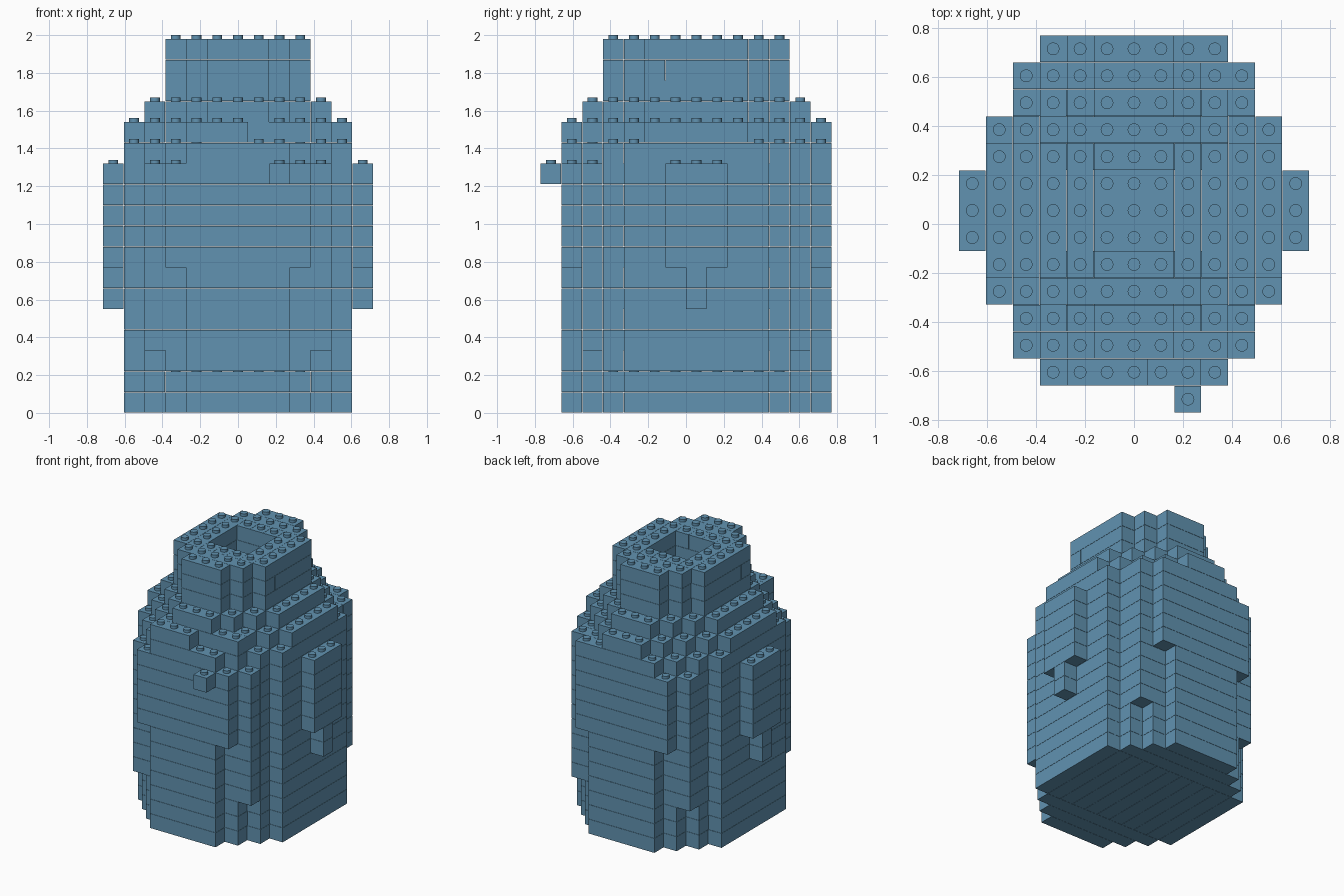
import bpy, bmesh, math
from mathutils import Matrix, Vector

PITCH = 0.11          # brick cell size and course height
GAP = 0.0008          # hairline joint around each brick
STUD_R, STUD_H = 0.026, 0.02
Y_MID = 0.055         # the body sits back to leave room for the front nub
COURSES = 18

cube = bpy.data.objects.get("Cube")
if cube:
    bpy.data.objects.remove(cube, do_unlink=True)

blue = bpy.data.materials.new("dusty_blue")
blue.use_nodes = True
colour = (0.12, 0.29, 0.44, 1)
blue.diffuse_color = colour
bsdf = next(n for n in blue.node_tree.nodes if n.type == 'BSDF_PRINCIPLED')
bsdf.inputs["Base Color"].default_value = colour
bsdf.inputs["Roughness"].default_value = 0.5


def stepped_oval(width, total, depth):
    """Cells of a block with diagonal stepped corners."""
    return {(i, j) for j in range(-depth, depth + 1)
            for i in range(-width, width + 1)
            if abs(i) + abs(j) <= total}


def mirrored(i, j):
    return {(a, b) for a in (i, -i) for b in (j, -j)}


def course_cells(k):
    """Filled cells of one course, counted from the bottom."""
    if k >= 15:                                   # neck
        cells = stepped_oval(3, 5, 4)
    elif k == 14:                                 # shoulders
        cells = stepped_oval(4, 6, 5)
    elif k == 13:
        cells = stepped_oval(5, 7, 6) | {(-2, -6), (3, -5)}
        cells.discard((1, -6))
    else:                                         # body
        cells = stepped_oval(5, 8, 6)
        if k == 12:
            cells |= {(3, 6), (4, 5)}
        else:
            if k >= 3:
                cells |= mirrored(4, 5)
            if k >= 5:
                cells |= mirrored(6, 0)
            if k >= 7:
                cells |= mirrored(3, 6) | mirrored(6, 1)
            if k == 11:
                cells.add((2, -7))                # front nub
    # hollow inside, narrower through the mouth
    if k >= 14:
        cells -= stepped_oval(1, 2, 1)
    elif k >= 2:
        cells -= stepped_oval(3, 5, 4)
    return cells


def runs(cells, axis):
    """Join neighbouring cells along one axis into bricks."""
    left = set(cells)
    step = (1, 0) if axis == 0 else (0, 1)
    for start in sorted(cells):
        if start not in left:
            continue
        end = start
        left.discard(start)
        nxt = (end[0] + step[0], end[1] + step[1])
        while nxt in left:
            left.discard(nxt)
            end = nxt
            nxt = (end[0] + step[0], end[1] + step[1])
        yield start, end


def finish(bm, name):
    mesh = bpy.data.meshes.new(name)
    bm.to_mesh(mesh)
    bm.free()
    mesh.materials.append(blue)
    obj = bpy.data.objects.new(name, mesh)
    bpy.context.collection.objects.link(obj)
    return obj


def add_brick(bm, start, end, k):
    size = Vector((end[0] - start[0] + 1, end[1] - start[1] + 1, 1)) * PITCH
    size -= Vector((GAP, GAP, GAP)) * 2
    centre = Vector(((start[0] + end[0]) / 2 * PITCH,
                     (start[1] + end[1]) / 2 * PITCH + Y_MID,
                     (k + 0.5) * PITCH))
    bmesh.ops.create_cube(bm, size=1, matrix=Matrix.Translation(centre)
                          @ Matrix.Diagonal(size).to_4x4())


# Brick courses: planks across the front and back, planks along the sides
layers = [course_cells(k) for k in range(COURSES)] + [set()]
for k in range(COURSES):
    bm = bmesh.new()
    cells = layers[k]
    reach = max(j for i, j in cells) - 2 + k % 2
    ends = {c for c in cells if abs(c[1]) >= reach}
    for group, axis in ((ends, 0), (cells - ends, 1)):
        for start, end in runs(group, axis):
            add_brick(bm, start, end, k)
    finish(bm, f"brick_course_{k + 1}")

# Studs on every uncovered cell
bm = bmesh.new()
for k in range(COURSES):
    for i, j in sorted(layers[k] - layers[k + 1]):
        at = Vector((i * PITCH, j * PITCH + Y_MID, (k + 1) * PITCH + STUD_H / 2 - GAP))
        bmesh.ops.create_cone(bm, cap_ends=True, segments=16, radius1=STUD_R,
                              radius2=STUD_R, depth=STUD_H + GAP * 2,
                              matrix=Matrix.Translation(at))
studs = finish(bm, "studs")
bpy.ops.object.select_all(action='DESELECT')
studs.select_set(True)
bpy.context.view_layer.objects.active = studs
bpy.ops.object.shade_smooth_by_angle(angle=math.radians(35))
